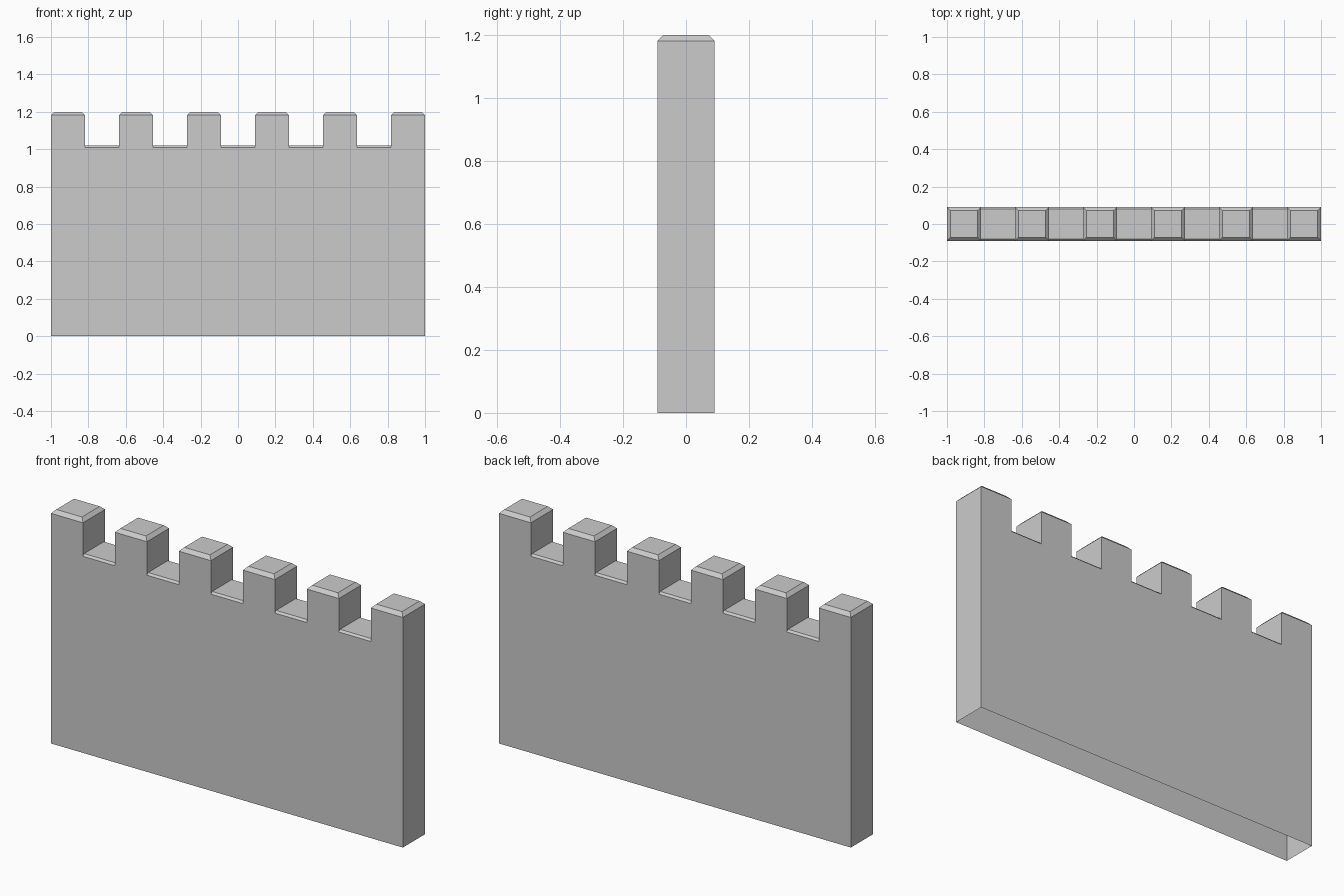
import bpy
import bmesh

if "Cube" in bpy.data.objects:
    bpy.data.objects.remove(bpy.data.objects["Cube"])

N = 6                       # merlons
STEP = 2 / (2 * N - 1)      # width of each merlon and each gap
T = 0.09                    # half thickness
TOP, FLOOR = 1.2, 1.02      # merlon top, gap floor
C, G = 0.018, 0.01          # merlon chamfer, gap chamfer

bm = bmesh.new()


def face(points):
    bm.faces.new([bm.verts.new(p) for p in points])


# Crenellated outline of the front and back, below the chamfers
outline = [(1, 0), (-1, 0)]
for i in range(2 * N - 1):
    z = TOP - C if i % 2 == 0 else FLOOR - G
    outline += [(-1 + i * STEP, z), (-1 + (i + 1) * STEP, z)]
for y in (-T, T):
    face([(x, y, z) for x, z in outline])

# Wall ends; the underside is open
for x in (-1, 1):
    face([(x, -T, 0), (x, T, 0), (x, T, TOP - C), (x, -T, TOP - C)])

for i in range(2 * N - 1):
    a, b = -1 + i * STEP, -1 + (i + 1) * STEP
    if i % 2 == 0:
        # Chamfered merlon cap
        low = [(a, -T, TOP - C), (b, -T, TOP - C), (b, T, TOP - C), (a, T, TOP - C)]
        high = [(a + C, C - T, TOP), (b - C, C - T, TOP), (b - C, T - C, TOP), (a + C, T - C, TOP)]
        face(high)
        for k in range(4):
            n = (k + 1) % 4
            face([low[k], low[n], high[n], high[k]])
    else:
        # Gap floor with chamfered front and back edges
        section = [(-T, FLOOR - G), (G - T, FLOOR), (T - G, FLOOR), (T, FLOOR - G)]
        for (y0, z0), (y1, z1) in zip(section, section[1:]):
            face([(a, y0, z0), (b, y0, z0), (b, y1, z1), (a, y1, z1)])
        # Merlon sides facing the gap
        for x in (a, b):
            face([(x, y, z) for y, z in section + [(T, TOP - C), (-T, TOP - C)]])

bmesh.ops.remove_doubles(bm, verts=bm.verts, dist=1e-5)
bmesh.ops.recalc_face_normals(bm, faces=bm.faces)
mesh = bpy.data.meshes.new("battlement_wall")
bm.to_mesh(mesh)
bm.free()
wall = bpy.data.objects.new("battlement_wall", mesh)
bpy.context.collection.objects.link(wall)
